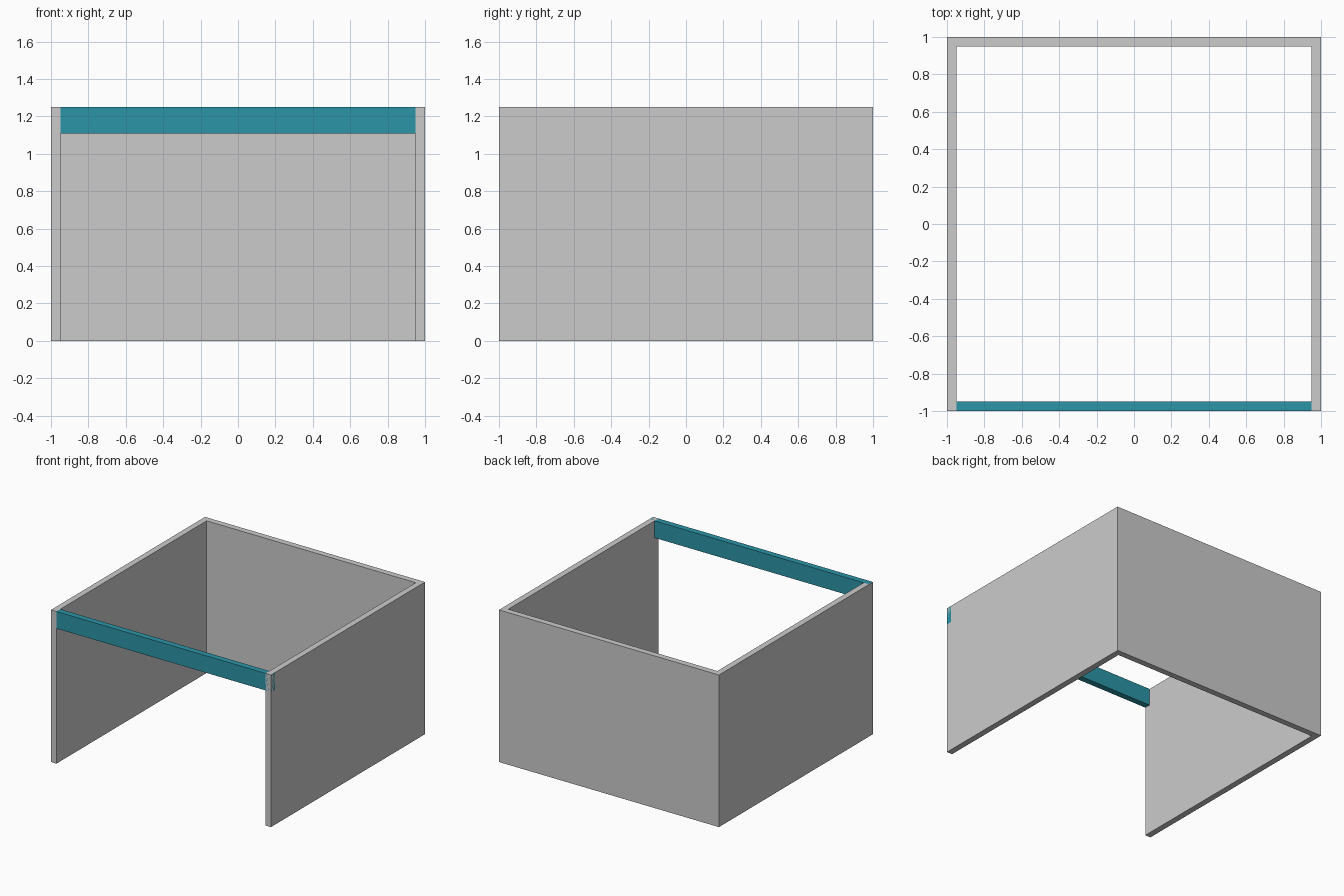
import bpy
import bmesh

if "Cube" in bpy.data.objects:
    bpy.data.objects.remove(bpy.data.objects["Cube"])

T = 0.05      # wall thickness
H = 1.25      # wall height
BEAM_Z = 1.11 # underside of the front beam


def extrude_profile(name, points, z0, z1):
    """Extrude a flat xy outline from z0 up to z1."""
    bm = bmesh.new()
    face = bm.faces.new([bm.verts.new((x, y, z0)) for x, y in points])
    result = bmesh.ops.extrude_face_region(bm, geom=[face])
    top = [v for v in result["geom"] if isinstance(v, bmesh.types.BMVert)]
    bmesh.ops.translate(bm, verts=top, vec=(0, 0, z1 - z0))
    bmesh.ops.recalc_face_normals(bm, faces=bm.faces)
    mesh = bpy.data.meshes.new(name)
    bm.to_mesh(mesh)
    bm.free()
    obj = bpy.data.objects.new(name, mesh)
    bpy.context.collection.objects.link(obj)
    return obj


# U-shaped walls, open at the front, top and bottom
i = 1 - T
extrude_profile("walls", [(-1, -1), (-i, -1), (-i, i), (i, i),
                          (i, -1), (1, -1), (1, 1), (-1, 1)], 0, H)

# Beam across the top of the front opening
beam = extrude_profile("front_beam", [(-1, -1), (1, -1), (1, -i), (-1, -i)], BEAM_Z, H)
teal = bpy.data.materials.new("teal")
teal.diffuse_color = (0.025, 0.30, 0.39, 1)
teal.use_nodes = True
teal.node_tree.nodes["Principled BSDF"].inputs["Base Color"].default_value = teal.diffuse_color
beam.data.materials.append(teal)
